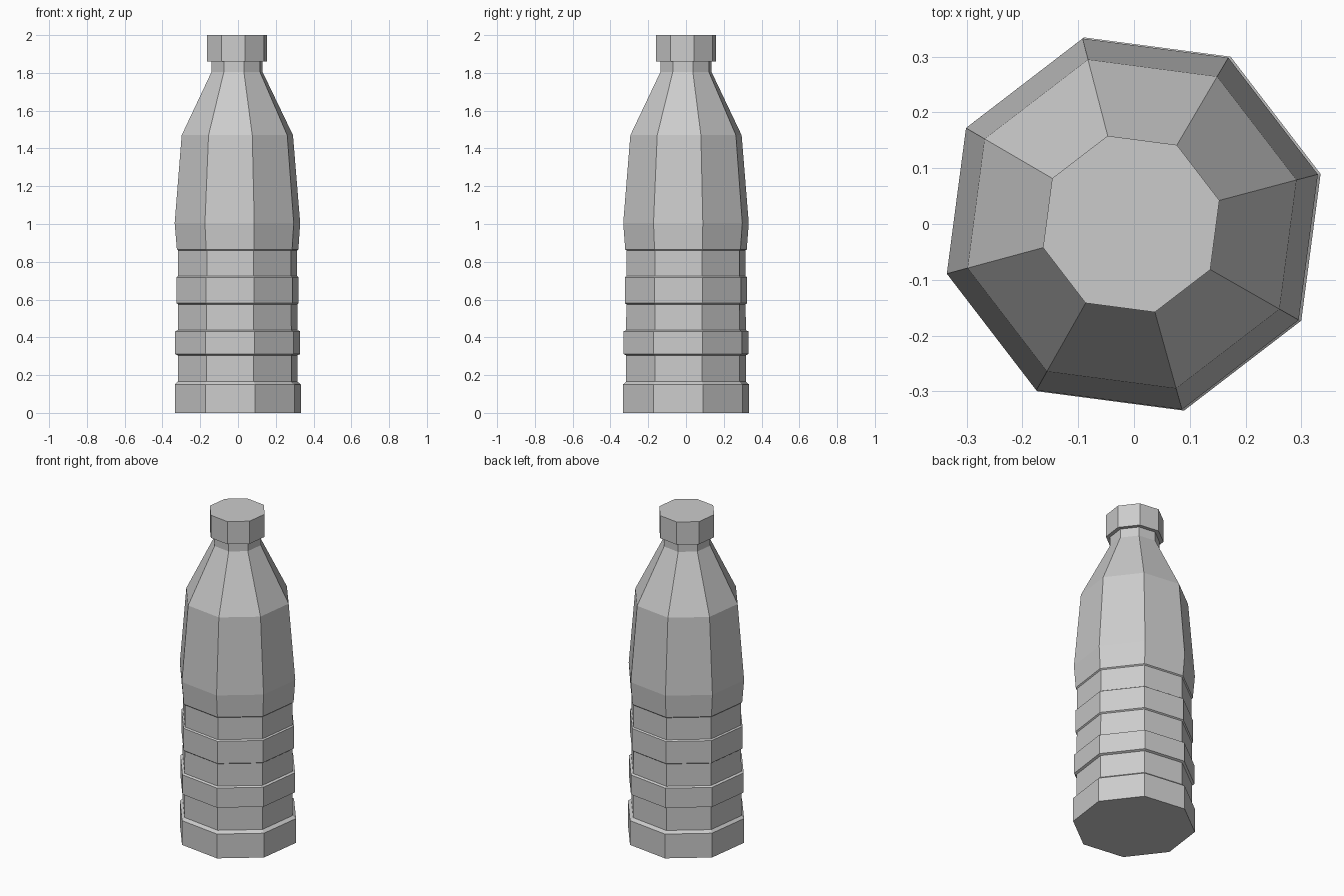
import bpy, bmesh
from math import cos, sin, pi, radians

if "Cube" in bpy.data.objects:
    bpy.data.objects.remove(bpy.data.objects["Cube"])

SIDES = 8
TURN = radians(15)


def lathe(name, profile):
    """Stack of octagonal rings (radius, height, x offset), capped at both ends."""
    bm = bmesh.new()
    rings = []
    for r, z, dx in profile:
        angles = [TURN + 2 * pi * i / SIDES for i in range(SIDES)]
        rings.append([bm.verts.new((dx + r * cos(a), r * sin(a), z)) for a in angles])
    for low, high in zip(rings, rings[1:]):
        for i in range(SIDES):
            j = (i + 1) % SIDES
            bm.faces.new((low[i], low[j], high[j], high[i]))
    bm.faces.new(rings[0][::-1])
    bm.faces.new(rings[-1])
    bmesh.ops.recalc_face_normals(bm, faces=bm.faces)
    mesh = bpy.data.meshes.new(name)
    bm.to_mesh(mesh)
    bm.free()
    obj = bpy.data.objects.new(name, mesh)
    bpy.context.collection.objects.link(obj)
    return obj


# Bottle: base, ribbed grip, tapering shoulder and neck
lathe("bottle_body", [
    (0.346, 0.0, 0), (0.346, 0.15, 0), (0.328, 0.165, -0.002),
    (0.328, 0.305, -0.002), (0.342, 0.311, -0.002),
    (0.342, 0.432, -0.002), (0.328, 0.438, -0.002),
    (0.327, 0.575, -0.002), (0.335, 0.581, -0.002),
    (0.335, 0.718, -0.002), (0.326, 0.724, -0.002),
    (0.326, 0.86, -0.002), (0.333, 0.866, -0.002),
    (0.344, 1.005, -0.003), (0.305, 1.47, -0.0035),
    (0.14, 1.805, -0.005), (0.14, 1.86, -0.005),
])

# Screw cap
lathe("bottle_cap", [(0.1635, 1.86, -0.005), (0.1635, 2.0, -0.005)])
